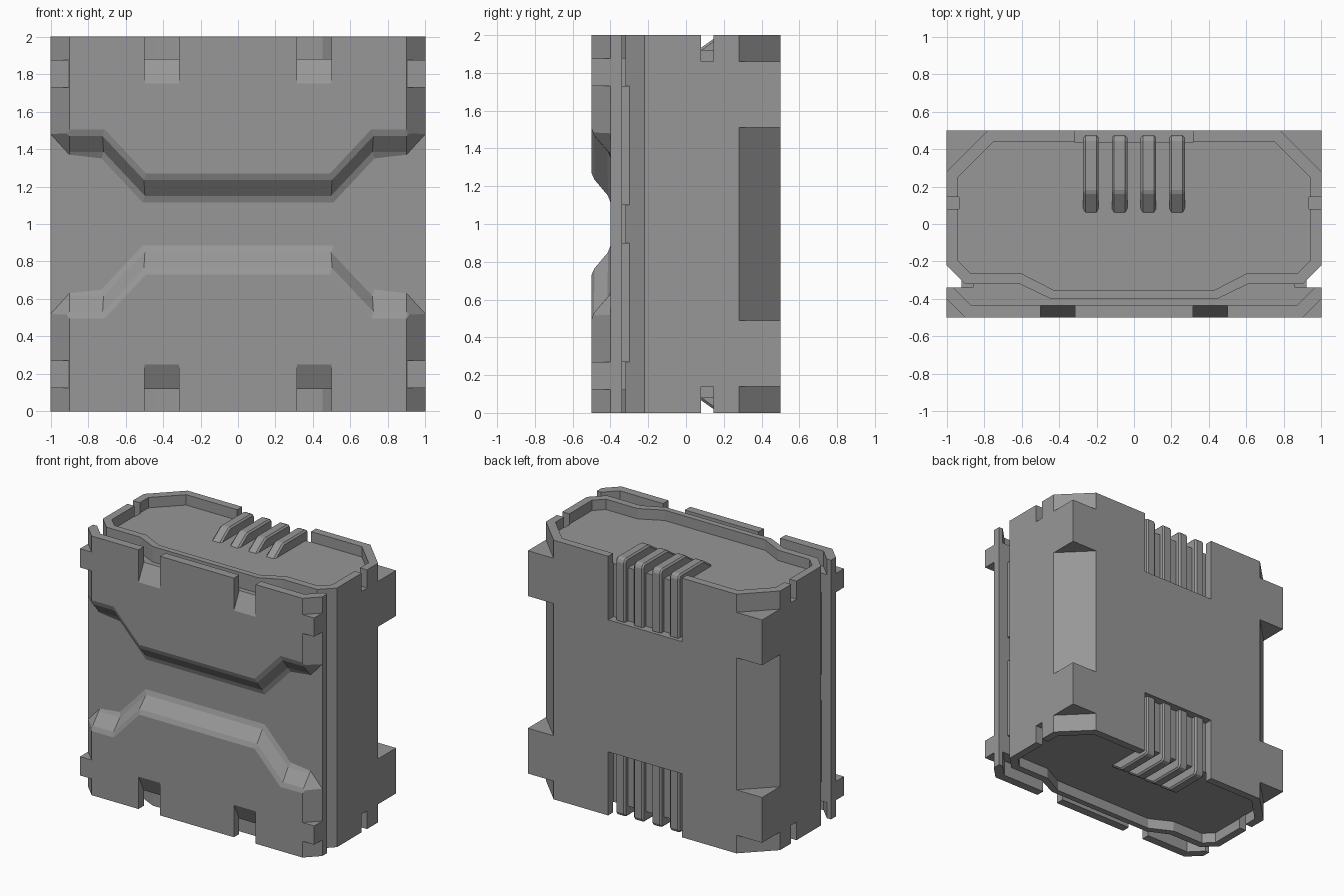
import bpy, bmesh

if "Cube" in bpy.data.objects:
    bpy.data.objects.remove(bpy.data.objects["Cube"])

grey = bpy.data.materials.new("dark_grey")
grey.diffuse_color = (0.31, 0.31, 0.31, 1)
grey.use_nodes = True
grey.node_tree.nodes["Principled BSDF"].inputs["Base Color"].default_value = grey.diffuse_color


def loft(name, a, b, flip=False):
    """Closed solid between two matching loops; flip mirrors it about z = 1."""
    bm = bmesh.new()
    loops = [[bm.verts.new((x, y, 2 - z if flip else z)) for x, y, z in l] for l in (a, b)]
    n = len(a)
    for l in loops:
        bm.faces.new(l)
    for i in range(n):
        j = (i + 1) % n
        bm.faces.new((loops[0][i], loops[0][j], loops[1][j], loops[1][i]))
    bmesh.ops.recalc_face_normals(bm, faces=bm.faces)
    me = bpy.data.meshes.new(name)
    bm.to_mesh(me)
    bm.free()
    me.materials.append(grey)
    ob = bpy.data.objects.new(name, me)
    bpy.context.collection.objects.link(ob)
    return ob


def prism_z(name, pts, z0, z1, flip=False):
    return loft(name, [(x, y, z0) for x, y in pts], [(x, y, z1) for x, y in pts], flip)


def prism_x(name, pts, x0, x1, flip=False):
    return loft(name, [(x0, y, z) for y, z in pts], [(x1, y, z) for y, z in pts], flip)


def box(name, x0, x1, y0, y1, z0, z1, flip=False):
    return prism_z(name, [(x0, y0), (x1, y0), (x1, y1), (x0, y1)], z0, z1, flip)


def sym(pts):
    """Complete a right-hand outline with its left mirror image."""
    return pts + [(-x, y) for x, y in reversed(pts)]


def cut(ob, cutter):
    cutter.hide_render = True
    m = ob.modifiers.new("cut", 'BOOLEAN')
    m.operation = 'DIFFERENCE'
    m.solver = 'EXACT'
    m.object = cutter
    dg = bpy.context.evaluated_depsgraph_get()
    me = bpy.data.meshes.new_from_object(ob.evaluated_get(dg))
    ob.modifiers.clear()
    ob.data = me
    bpy.data.objects.remove(cutter)


# Main body with chamfered corners and a stepped front
body = prism_z("body", sym([(0.78, 0.5), (1, 0.28), (1, -0.22), (0.9, -0.32),
                            (0.61, -0.32), (0.45, -0.397)]), 0, 2)
rim = sym([(0.75, 0.44), (0.94, 0.25), (0.94, -0.195), (0.87, -0.265),
           (0.6, -0.265), (0.43, -0.352)])
# Front plate with angled side flanges
plate = prism_z("front_plate", sym([(0.9, -0.5), (1, -0.4), (1, -0.34)]), 0, 2)
# Waist hollow across the plate, with sloping edges
half = [(1.1, 1.59), (0.9, 1.37), (0.72, 1.37), (0.5, 1.135)]


def waist(y, dz):
    top = sym([(x, z + dz) for x, z in half])
    return [(x, y, z) for x, z in top] + [(x, y, 2 - z) for x, z in reversed(top)]


cut(plate, loft("waist_cutter", waist(-0.4, 0), waist(-0.6, 0.23)))
# Soften the upper and lower lips of the slopes
bm = bmesh.new()
bm.from_mesh(plate.data)
lips = []
for e in bm.edges:
    a, b = (v.co for v in e.verts)
    if (max(a.y, b.y) < -0.39 and abs(a.y - b.y) < 1e-3 and abs(a.x - b.x) > 1e-3
            and all(0.45 < c.z < 1.55 and abs(c.x) < 0.91 for c in (a, b))):
        lips.append(e)
bmesh.ops.bevel(bm, geom=lips, offset=0.02, segments=1, profile=0.5,
                affect='EDGES', clamp_overlap=True)
bm.to_mesh(plate.data)
bm.free()

for flip in (False, True):
    end = "lower" if flip else "upper"
    # Sunken end face, rib slot and side slits in the body
    cut(body, prism_z("rim_cutter", rim, 1.92, 2.1, flip))
    cut(body, box("slot_cutter", -0.315, 0.315, 0.435, 0.6, 1.51, 2.1, flip))
    # Pocket behind the plate edge
    cut(plate, prism_z("pocket_cutter", sym([(0.87, -0.435), (0.975, -0.33)]), 1.88, 2.1, flip))
    # Ribs folding over the back edge
    rib = [(0.04, 1.905), (0.17, 1.997), (0.455, 1.997), (0.475, 1.977),
           (0.475, 1.50), (0.40, 1.50), (0.40, 1.905)]
    for i, cx in enumerate((-0.23, -0.077, 0.077, 0.23)):
        ob = prism_x(f"{end}_rib_{i}", rib, cx - 0.041, cx + 0.041, flip)
        bv = ob.modifiers.new("bevel", 'BEVEL')
        bv.width = 0.012
        bv.segments = 1
    # Connector strip between plate and body
    box(f"{end}_connector", -0.92, 0.92, -0.36, -0.25, 1.1, 1.73, flip)
    for s, side in ((-1, "left"), (1, "right")):
        cut(body, box("slit_cutter", s * 0.935, s * 1.1, 0.08, 0.145, 1.86, 2.1, flip))
        cut(plate, prism_x("notch_cutter", [(-0.52, 1.71), (-0.435, 1.88), (-0.42, 1.91),
                                            (-0.42, 2.1), (-0.52, 2.1)],
                           s * 0.315, s * 0.5, flip))
        # Square corner blocks at the back, small clips at the front
        prism_z(f"{end}_{side}_corner_block",
                [(s * x, y) for x, y in ((0.78, 0.5), (1, 0.5), (1, 0.28), (0.8, 0.3))],
                1.51, 1.86, flip)
        box(f"{end}_{side}_clip", s * 0.9, s, -0.499, -0.38, 1.73, 1.875, flip)

# Inner spine joining plate and body
box("spine", -0.86, 0.86, -0.36, -0.25, 0.12, 1.88)
